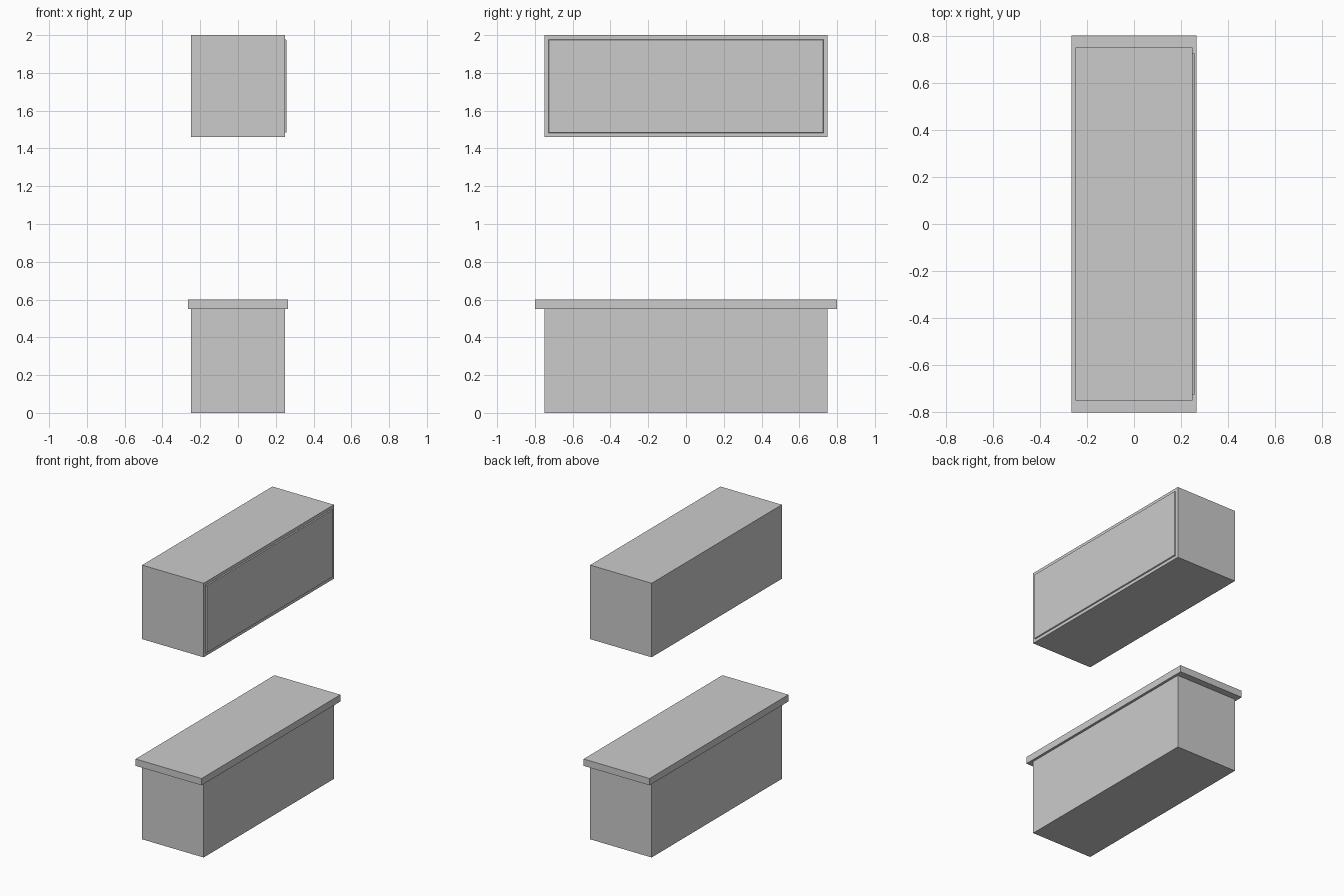
import bpy
import bmesh

if "Cube" in bpy.data.objects:
    bpy.data.objects.remove(bpy.data.objects["Cube"])


def box(name, lo, hi, panel=None):
    """Axis-aligned box; panel = (border, depth, taper) raises a panel on the +x face."""
    bm = bmesh.new()
    bmesh.ops.create_cube(bm, size=1)
    for v in bm.verts:
        v.co = [(a + b) / 2 + c * (b - a) for a, b, c in zip(lo, hi, v.co)]
    if panel:
        border, depth, taper = panel
        bm.normal_update()
        face = max(bm.faces, key=lambda f: f.calc_center_median().x)
        bmesh.ops.inset_region(bm, faces=[face], thickness=border)
        bmesh.ops.inset_region(bm, faces=[face], thickness=taper)
        for v in face.verts:
            v.co.x += depth
    mesh = bpy.data.meshes.new(name)
    bm.to_mesh(mesh)
    bm.free()
    obj = bpy.data.objects.new(name, mesh)
    bpy.context.collection.objects.link(obj)
    return obj


# Lower cabinet and its overhanging worktop
box("base_cabinet", (-0.248, -0.75, 0), (0.248, 0.75, 0.55))
box("worktop", (-0.266, -0.80, 0.55), (0.266, 0.80, 0.60))

# Wall cabinet with a raised door panel facing +x
box("wall_cabinet", (-0.248, -0.75, 1.46), (0.248, 0.75, 2.0),
    panel=(0.032, 0.008, 0.004))
